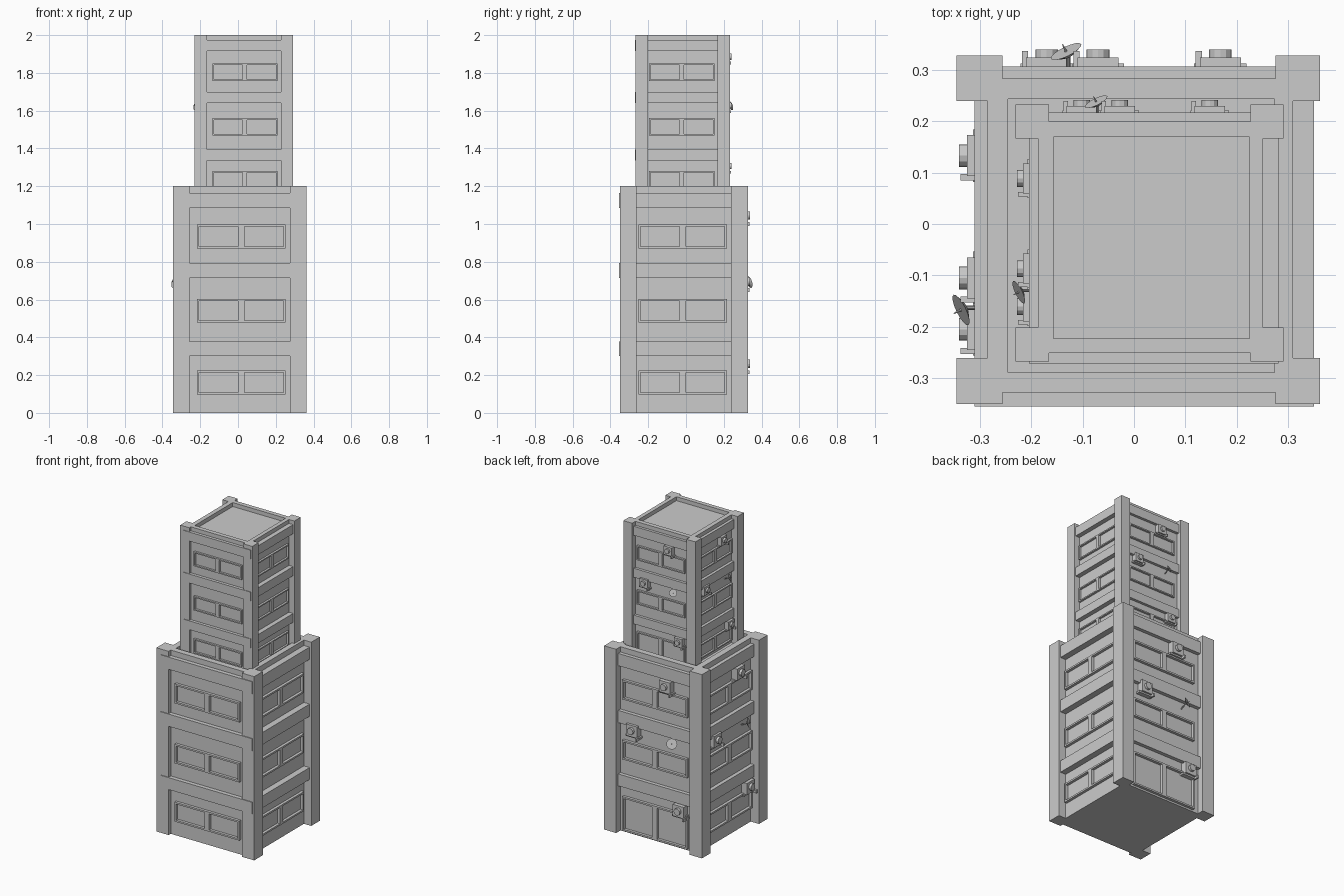
import bpy, bmesh
from math import radians
from mathutils import Matrix, Vector

if "Cube" in bpy.data.objects:
    bpy.data.objects.remove(bpy.data.objects["Cube"])

S = 0.737                                    # upper tier is a scaled copy of the lower
UPPER = Matrix.Translation((0.0237, -0.0094, 2 - 1.2 * S)) @ Matrix.Scale(S, 4)
CENTRE = Vector((0.017, -0.018, 0))
WALL = [0.310, 0.292, 0.301, 0.302]          # wall distance: front, right, back, left
I = Matrix.Identity(4)


def face(k):
    """Local frame of side k: x along the wall, -y outwards."""
    return Matrix.Translation(CENTRE) @ Matrix.Rotation(radians(90 * k), 4, 'Z')


def box(bm, lo, hi, m=I):
    lo, hi = Vector(lo), Vector(hi)
    size = Matrix.Diagonal((*(hi - lo), 1))
    bmesh.ops.create_cube(bm, size=1, matrix=m @ Matrix.Translation((lo + hi) / 2) @ size)


def rod(bm, a, b, r1, r2, m=I, n=12):
    a, b = Vector(a), Vector(b)
    rot = (b - a).to_track_quat('Z', 'Y').to_matrix().to_4x4()
    bmesh.ops.create_cone(bm, cap_ends=True, segments=n, radius1=r1, radius2=r2,
                          depth=(b - a).length, matrix=m @ Matrix.Translation((a + b) / 2) @ rot)


def finish(bm, name):
    """Make the part for the lower tier and its scaled twin for the upper tier."""
    me = bpy.data.meshes.new(name)
    bm.to_mesh(me)
    bm.free()
    for tier, mat in (("lower", I), ("upper", UPPER)):
        ob = bpy.data.objects.new(f"{tier}_{name}", me)
        ob.matrix_world = mat
        bpy.context.collection.objects.link(ob)


# Wall core
bm = bmesh.new()
box(bm, (-0.285, -0.328, 0), (0.309, 0.283, 1.15))
finish(bm, "walls")

# Corner pillars
bm = bmesh.new()
for x0, x1 in ((-0.345, -0.256), (0.275, 0.362)):
    for y0, y1 in ((-0.35, -0.261), (0.239, 0.328)):
        box(bm, (x0, y0, 0), (x1, y1, 1.2))
finish(bm, "corner_pillars")

# Floor slabs; the top one is the roof
bm = bmesh.new()
for z0, z1 in ((0.30, 0.378), (0.713, 0.793), (1.085, 1.165)):
    box(bm, (-0.31, -0.355, z0), (0.35, 0.307, z1))
finish(bm, "floor_slabs")

# Parapet ring
bm = bmesh.new()
for y0, y1 in ((-0.328, -0.289), (0.243, 0.283)):
    box(bm, (-0.285, y0, 1.15), (0.309, y1, 1.2))
for x0, x1 in ((-0.285, -0.245), (0.273, 0.309)):
    box(bm, (x0, -0.289, 1.15), (x1, 0.243, 1.2))
finish(bm, "parapet")


# Windows on every side, tall double door at the back
def frame(bm, m, d, z0, z1):
    w, t, o = 0.234, 0.011, 0.018
    for a, b in ((-w, -w + t), (-0.017, 0.017), (w - t, w)):
        box(bm, (a, -d - o, z0), (b, -d + 0.01, z1), m)
    for a, b in ((z0, z0 + t), (z1 - t, z1)):
        box(bm, (-w, -d - o, a), (w, -d + 0.01, b), m)


windows, door = bmesh.new(), bmesh.new()
for k in range(4):
    for z0, z1 in ((0.098, 0.225), (0.478, 0.603), (0.87, 0.997)):
        if k == 2 and z0 < 0.2:
            frame(door, face(k), WALL[k], 0.012, 0.235)
        else:
            frame(windows, face(k), WALL[k], z0, z1)
finish(windows, "window_frames")
finish(door, "back_door")

# Air conditioners on the back and left sides
bm = bmesh.new()
for k in (2, 3):
    for u, z in ((0.087, 1.04), (-0.151, 0.69), (0.187, 0.255)):
        m = face(k) @ Matrix.Translation((u, 0, z))
        box(bm, (-0.040, -0.342, -0.035), (0.040, -0.295, 0.04), m)     # body
        box(bm, (-0.051, -0.330, -0.045), (0.051, -0.295, -0.033), m)   # bracket
        rod(bm, (0, -0.335, 0.005), (0, -0.358, 0.005), 0.022, 0.022, m)  # fan
        box(bm, (0.036, -0.355, -0.050), (0.048, -0.325, -0.030), m)    # pipe
finish(bm, "air_conditioners")

# Satellite dishes
bm = bmesh.new()
for k in (2, 3):
    m = face(k) @ Matrix.Translation((0.145, -0.345, 0.69))
    n = Vector((0.42, -0.86, 0.28)).normalized()
    rod(bm, (0, 0, 0), n * 0.010, 0.012, 0.033, m, 16)
    rod(bm, n * 0.008, n * 0.026, 0.003, 0.001, m, 8)
    rod(bm, (0, 0.045, -0.02), (0, 0, 0), 0.004, 0.004, m, 8)
finish(bm, "satellite_dishes")
